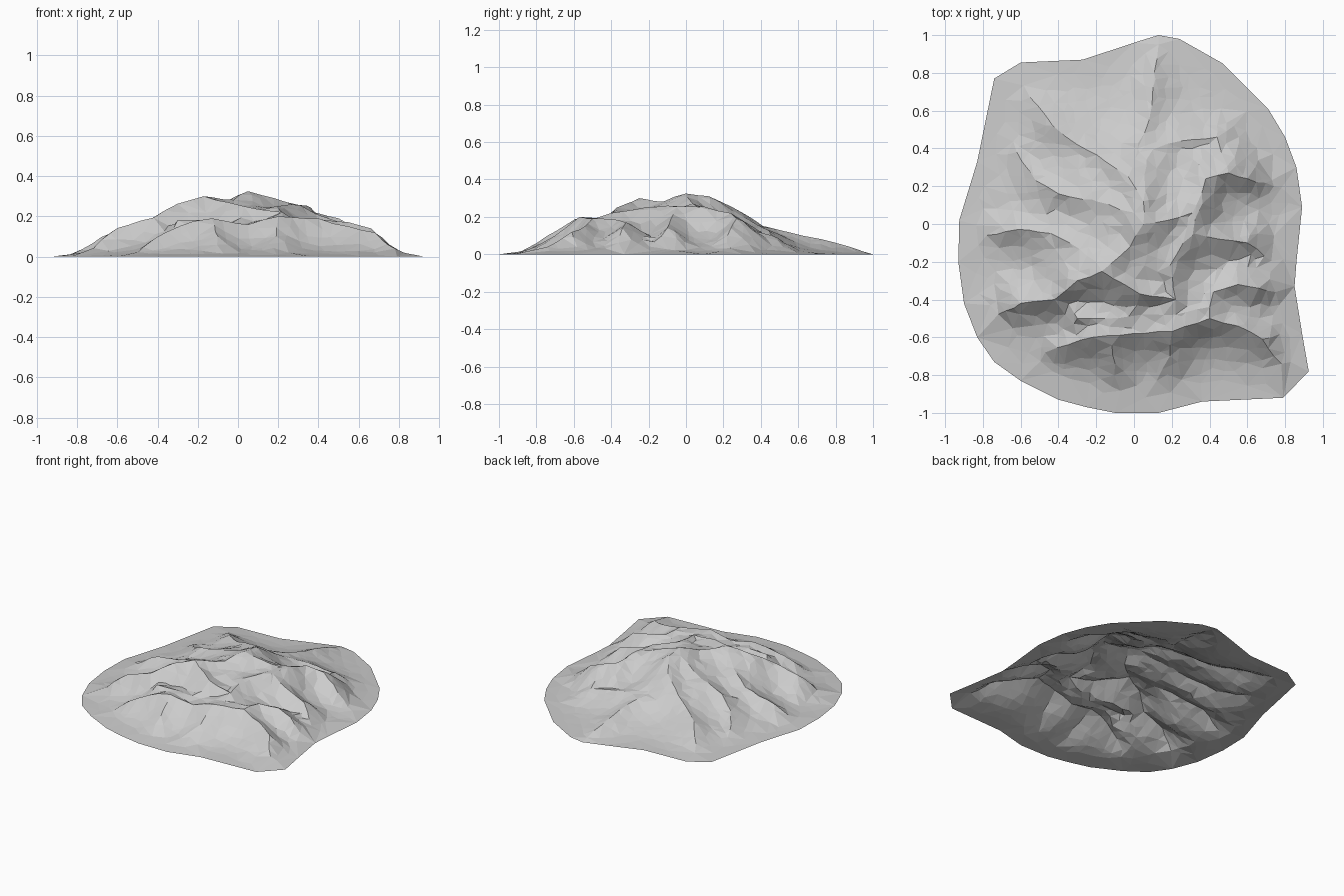
import bpy, math, random
from mathutils import Vector, noise
from mathutils.geometry import delaunay_2d_cdt

if "Cube" in bpy.data.objects:
    bpy.data.objects.remove(bpy.data.objects["Cube"])

random.seed(4)

# Irregular foot outline of the mountain
outline = [Vector(p) for p in [
    (.13, 1), (.24, .98), (.47, .85), (.71, .61), (.80, .46), (.86, .30), (.89, .09),
    (.86, -.20), (.85, -.33), (.89, -.58), (.925, -.78), (.79, -.92), (.36, -.94),
    (.13, -1), (-.1, -1), (-.25, -.97), (-.4, -.93), (-.6, -.83), (-.74, -.73),
    (-.83, -.6), (-.9, -.42), (-.93, -.2), (-.925, .02), (-.83, .33), (-.74, .77),
    (-.6, .855), (-.27, .87), (0, .96)]]

segments = []      # ridge segments in 3D
ridge_lines = []   # subdivided crest lines that become mesh edges


def ridge(heights, *pts):
    """Crest line running through pts, one height per point."""
    p = [Vector((x, y, z)) for (x, y), z in zip(pts, heights)]
    line = [p[0]]
    for a, b in zip(p, p[1:]):
        segments.append((a, b))
        n = max(1, round((b - a).length / .07))
        for i in range(1, n + 1):
            q = a.lerp(b, i / n)
            if i < n:
                q.x += random.uniform(-.006, .006)
                q.y += random.uniform(-.006, .006)
            line.append(q)
    ridge_lines.append(line)


# Summit crests
ridge((.30, .275, .325, .31, .25), (-.17, -.25), (-.02, -.12), (.05, 0), (.05, .12), (-.03, .25))
ridge((.325, .29, .255), (.05, 0), (.18, .02), (.31, .06))
ridge((.255, .26, .25, .22), (.31, .06), (.26, -.1), (.19, -.22), (.22, -.4))
# Right side spurs
ridge((.255, .255, .22, .19, .14, .03), (.31, -.06), (.33, .1), (.38, .24), (.5, .27), (.6, .24), (.74, .2))
ridge((.24, .19, .14, .06), (.32, -.05), (.45, -.08), (.6, -.1), (.69, -.17))
ridge((.18, .17, .14, .06), (.42, -.36), (.55, -.32), (.66, -.34), (.75, -.36))
# Front spurs
ridge((.07, .14, .19, .26, .30, .27, .25, .22), (-.68, -.46), (-.6, -.42), (-.42, -.4),
      (-.3, -.3), (-.17, -.25), (-.05, -.32), (.03, -.37), (.22, -.4))
ridge((.18, .18, .16, .19, .19), (-.3, -.5), (-.15, -.5), (.04, -.48), (.22, -.48), (.4, -.44))
ridge((.04, .12, .17, .19, .155, .2, .19, .15, .12, .04), (-.47, -.68), (-.35, -.64), (-.22, -.6),
      (-.13, -.59), (.05, -.58), (.2, -.57), (.4, -.5), (.55, -.54), (.68, -.61), (.78, -.74))
ridge((.19, .1, .02), (-.13, -.59), (-.1, -.74), (-.12, -.86))
ridge((.2, .1, .03), (.2, -.57), (.19, -.7), (.12, -.83))
# Left side spurs
ridge((.03, .12, .145, .2, .25), (-.78, -.06), (-.62, -.03), (-.44, -.05), (-.34, -.1), (-.2, -.2))
ridge((.05, .1, .17, .22, .3), (-.62, .38), (-.52, .23), (-.4, .16), (-.2, .12), (0, .06))
ridge((.13, .05), (-.46, .18), (-.62, .16))
# Back spurs
ridge((.04, .11, .14, .2, .25), (-.55, .67), (-.43, .52), (-.3, .42), (-.15, .33), (-.03, .25))
ridge((.1, .06), (-.4, .5), (-.2, .47))
ridge((.02, .08, .115, .15, .25), (.13, .95), (.1, .72), (.08, .55), (.02, .4), (-.03, .25))
ridge((.03, .1, .13, .15), (.53, .52), (.44, .46), (.25, .44), (.03, .38))


def edge_fraction(p):
    """0 at the centre, 1 on the outline."""
    best = 0
    for a, b in zip(outline, outline[1:] + outline[:1]):
        det = a.x * b.y - a.y * b.x
        u = (p.x * b.y - p.y * b.x) / det
        v = (a.x * p.y - a.y * p.x) / det
        if u >= -1e-6 and v >= -1e-6:
            best = max(best, u + v)
    return best


valley = [(0, .25), (.2, .21), (.38, .14), (.55, .07), (.7, .03), (.82, .01), (.9, .003), (1, 0)]


def height(p):
    t = min(1, edge_fraction(p))
    z = 0
    for (t0, z0), (t1, z1) in zip(valley, valley[1:]):
        if t0 <= t <= t1:
            z = z0 + (z1 - z0) * (t - t0) / (t1 - t0)
    z += .25 * z * noise.noise(Vector((p.x * 6, p.y * 6, 3)))
    for a, b in segments:
        d = b.xy - a.xy
        k = max(0, min(1, (p - a.xy).dot(d) / d.length_squared))
        q = a.lerp(b, k)
        off = p - q.xy
        dist = off.length
        # Steeper to the front and right, gentler behind
        slope = 1.05
        if dist > 1e-5:
            slope += .35 * off.dot(Vector((.4, -.92))) / dist
        # Flanks fade into the valley floor with a concave foot
        drop = slope * dist
        z = max(z, q.z - drop, z + (q.z - z) * math.exp(-dist / .05) if q.z > z else z)
    return z * min(1, (1 - t) / .07)


# Points: outline, crest lines, then scattered fill
points, edges = [p for p in outline], []
n = len(outline)
edges += [(i, (i + 1) % n) for i in range(n)]
for line in ridge_lines:
    for i, q in enumerate(line):
        if i:
            edges.append((len(points) - 1, len(points)))
        points.append(q.xy)

step = .06
for i in range(-17, 18):
    for j in range(-17, 18):
        p = Vector((i * step + random.uniform(-.022, .022), j * step + random.uniform(-.022, .022)))
        t = edge_fraction(p)
        if t > .93 or (t > .85 and (i + j) % 2):
            continue
        if min((p - q).length for q in points) > .028:
            points.append(p)

verts, _, faces = delaunay_2d_cdt(points, edges, [], 1, 1e-5)[:3]
coords = [(v.x, v.y, max(0, height(Vector((v.x, v.y))))) for v in verts]

# Open faceted terrain shell
mesh = bpy.data.meshes.new("mountain")
mesh.from_pydata(coords, [], [tuple(f) for f in faces])
mesh.update()
mountain = bpy.data.objects.new("mountain", mesh)
bpy.context.collection.objects.link(mountain)
